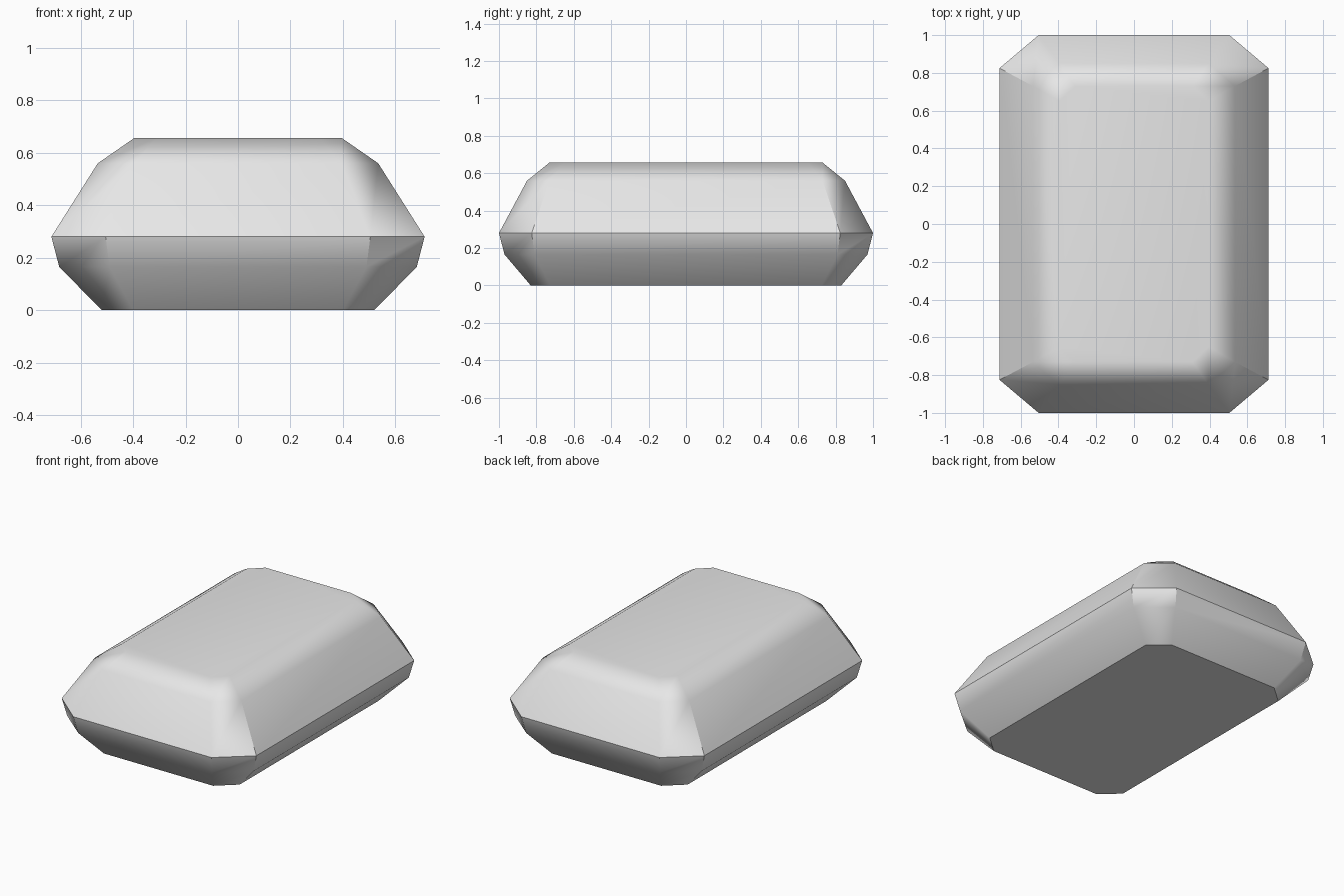
import bpy
import bmesh
import math

cube = bpy.data.objects.get("Cube")
if cube:
    bpy.data.objects.remove(cube, do_unlink=True)

# Plain grey stone
grey = bpy.data.materials.new("light grey")
grey.use_nodes = True
colour = (0.8, 0.8, 0.8, 1.0)
grey.diffuse_color = colour
grey.node_tree.nodes["Principled BSDF"].inputs["Base Color"].default_value = colour

# Octagonal levels: height, half width, half length, corner x, corner y
LEVELS = [
    (0.0, 0.52, 0.83, 0.40, 0.725),     # flat base
    (0.165, 0.682, 0.97, 0.49, 0.81),   # lower belt
    (0.28, 0.712, 1.0, 0.505, 0.825),   # widest line
    (0.56, 0.535, 0.85, 0.395, 0.73),   # upper slope
    (0.657, 0.395, 0.73, 0.31, 0.65),   # flat top
]


def octagon(bm, z, hx, hy, cx, cy):
    """Counter-clockwise rectangle with cut corners."""
    pts = [(hx, -cy), (hx, cy), (cx, hy), (-cx, hy),
           (-hx, cy), (-hx, -cy), (-cx, -hy), (cx, -hy)]
    return [bm.verts.new((x, y, z)) for x, y in pts]


# Step-cut gem: bridge each level to the next, then cap both ends
bm = bmesh.new()
rings = [octagon(bm, *level) for level in LEVELS]
for low, high in zip(rings, rings[1:]):
    for i in range(8):
        j = (i + 1) % 8
        bm.faces.new((low[i], low[j], high[j], high[i]))
bm.faces.new(rings[0][::-1])
bm.faces.new(rings[-1])

mesh = bpy.data.meshes.new("cut_gem")
bm.to_mesh(mesh)
bm.free()
mesh.materials.append(grey)
gem = bpy.data.objects.new("cut_gem", mesh)
bpy.context.collection.objects.link(gem)

# Soft shading across shallow edges, with the large facets kept flat
bpy.ops.object.select_all(action='DESELECT')
gem.select_set(True)
bpy.context.view_layer.objects.active = gem
bpy.ops.object.shade_smooth_by_angle(angle=math.radians(36.5))
weighted = gem.modifiers.new("flat_facets", 'WEIGHTED_NORMAL')
weighted.keep_sharp = True
